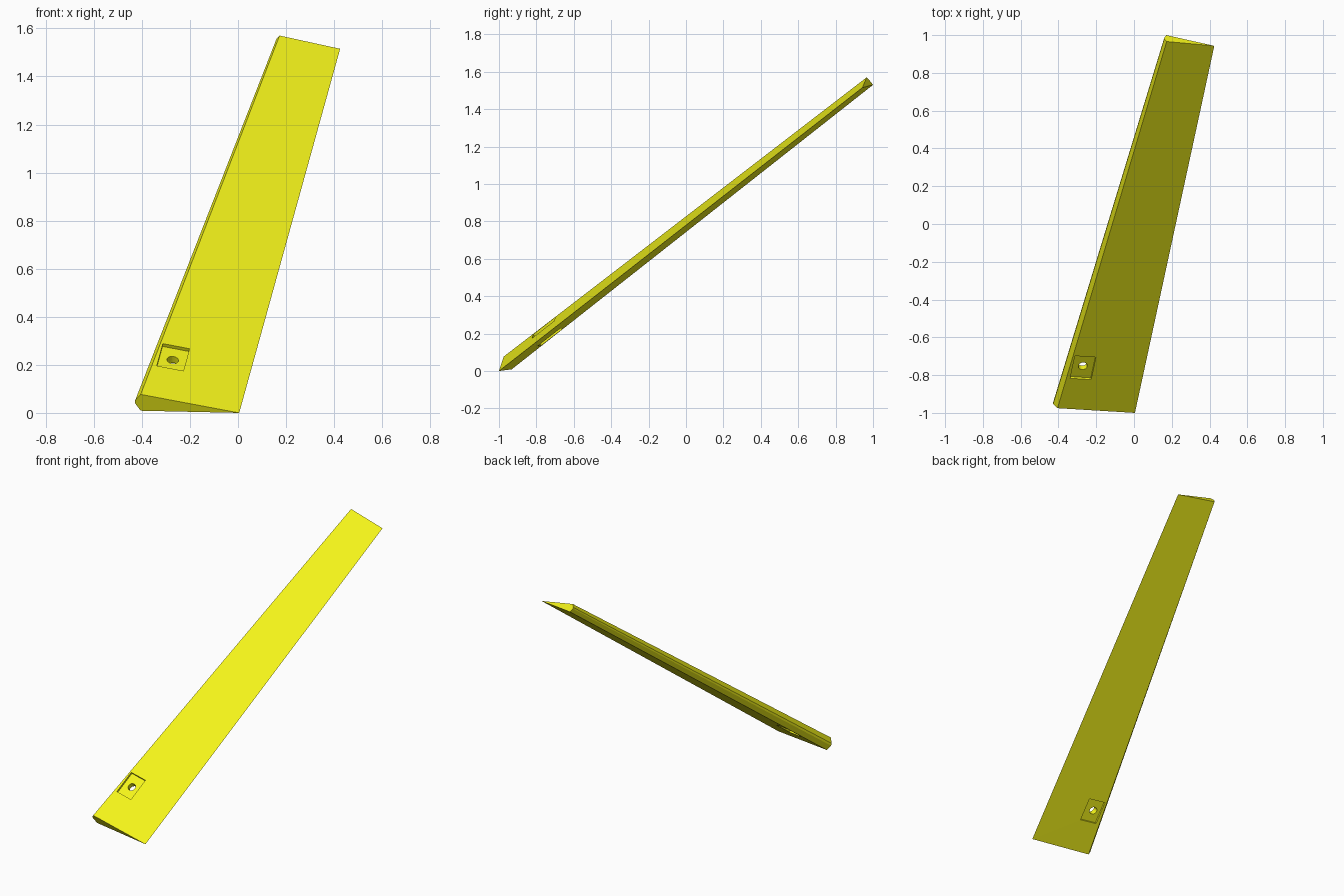
import bpy, bmesh
from mathutils import Vector, Matrix

if "Cube" in bpy.data.objects:
    bpy.data.objects.remove(bpy.data.objects["Cube"])

# Wedge cross-sections at both ends: trailing edge, front corner, nose pair, back corner
root = [Vector(p) for p in [(0.005, -1.0, 0.0), (-0.405, -0.975, 0.077), (-0.428, -0.952, 0.052),
                            (-0.428, -0.944, 0.040), (-0.405, -0.932, 0.009)]]
tip = [Vector(p) for p in [(0.425, 0.943, 1.515), (0.173, 0.966, 1.570), (0.160, 0.980, 1.556),
                           (0.160, 0.985, 1.549), (0.171, 1.0, 1.530)]]


def finish(name, bm):
    bmesh.ops.recalc_face_normals(bm, faces=bm.faces)
    mesh = bpy.data.meshes.new(name)
    bm.to_mesh(mesh)
    bm.free()
    ob = bpy.data.objects.new(name, mesh)
    bpy.context.collection.objects.link(ob)
    return ob


# Tapered blade lofted between the two sections
bm = bmesh.new()
a = [bm.verts.new(p) for p in root]
b = [bm.verts.new(p) for p in tip]
for i in range(5):
    j = (i + 1) % 5
    bm.faces.new((a[i], a[j], b[j], b[i]))
bm.faces.new(a)
bm.faces.new(b)
blade = finish("blade", bm)

yellow = bpy.data.materials.new("yellow")
yellow.diffuse_color = (0.9, 0.9, 0.01, 1)
yellow.use_nodes = True
yellow.node_tree.nodes["Principled BSDF"].inputs["Base Color"].default_value = yellow.diffuse_color
blade.data.materials.append(yellow)


# Local frame (chord, span, outward normal) on a broad face at the mounting point
def face_frame(corner, near):
    span = (tip[corner] - root[corner]).normalized()
    normal = (root[0] - root[corner]).cross(span).normalized()
    along = Vector((0.025, 0.12, 0.09))
    along = (along - normal * along.dot(normal)).normalized()
    origin = near - normal * (near - root[corner]).dot(normal)
    m = Matrix((along.cross(normal), along, normal)).transposed().to_4x4()
    m.translation = origin
    return m


def cut(name, bm):
    cutter = finish(name, bm)
    cutter.hide_render = True
    mod = blade.modifiers.new(name, 'BOOLEAN')
    mod.operation = 'DIFFERENCE'
    mod.solver = 'EXACT'
    mod.object = cutter
    bpy.context.view_layer.objects.active = blade
    bpy.ops.object.modifier_apply(modifier=name)
    bpy.data.objects.remove(cutter)


# Rectangular recess on each broad face
mount = Vector((-0.27, -0.76, 0.23))
front = face_frame(1, mount)
back = face_frame(4, mount)
depth = 0.015
for name, frame in (("front_recess", front), ("back_recess", back)):
    bm = bmesh.new()
    bmesh.ops.create_cube(bm, size=1, matrix=frame @ Matrix.Diagonal((0.113, 0.152, depth * 2, 1)))
    cut(name, bm)

# Bolt hole through both recesses
bm = bmesh.new()
bmesh.ops.create_cone(bm, cap_ends=True, segments=24, radius1=0.024, radius2=0.024, depth=0.4,
                      matrix=front)
cut("bolt_hole", bm)
